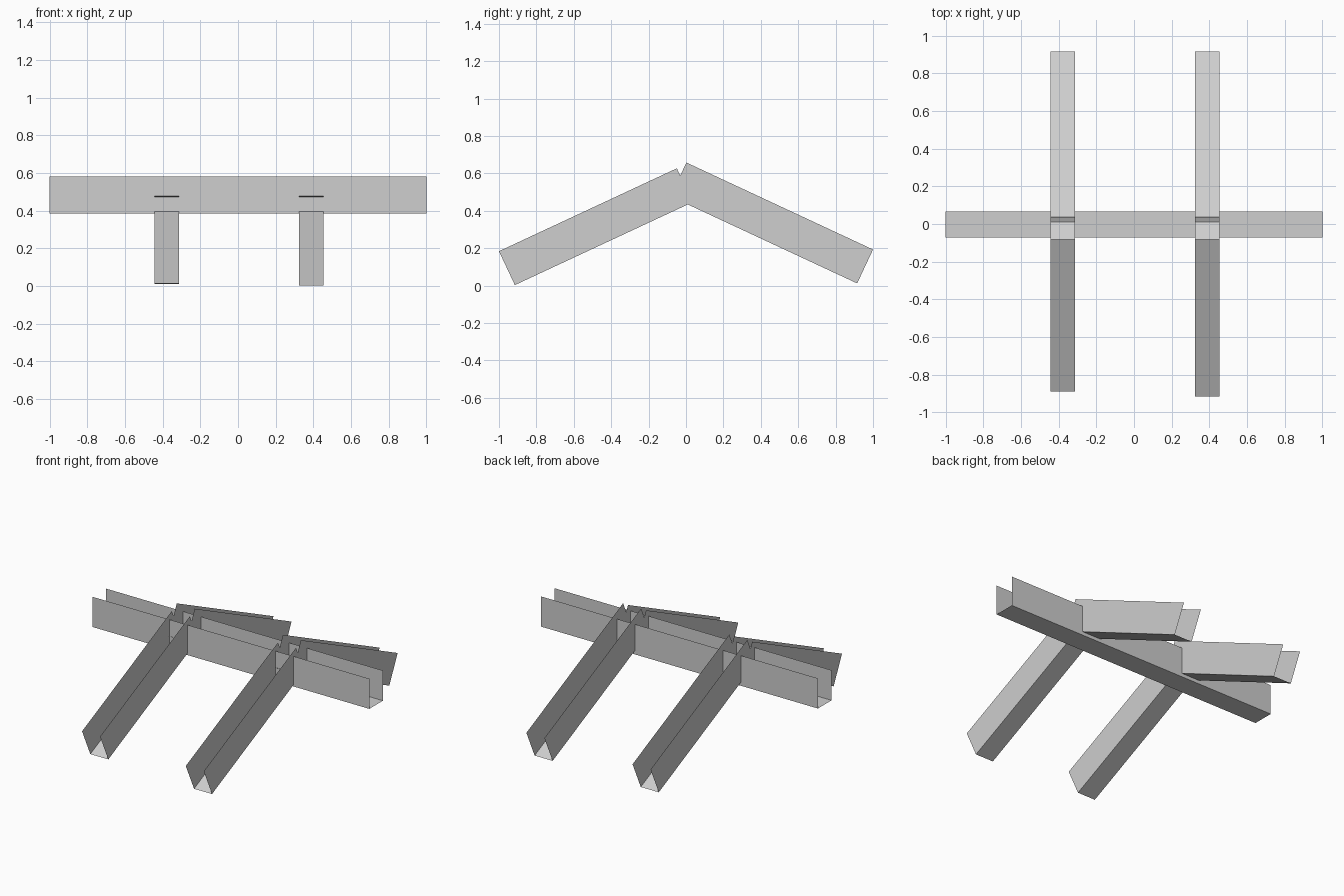
import bpy
import bmesh
from mathutils import Vector

if "Cube" in bpy.data.objects:
    bpy.data.objects.remove(bpy.data.objects["Cube"])

grey = bpy.data.materials.new("light_grey")
grey.diffuse_color = (0.62, 0.62, 0.62, 1)
grey.use_nodes = True
grey.node_tree.nodes["Principled BSDF"].inputs["Base Color"].default_value = grey.diffuse_color


def channel(name, start, end, across, up):
    """Open-topped, open-ended sheet channel swept from start to end floor centre."""
    start, end, across, up = map(Vector, (start, end, across, up))
    profile = (up - across, -across, across, up + across)
    bm = bmesh.new()
    a = [bm.verts.new(start + p) for p in profile]
    b = [bm.verts.new(end + p) for p in profile]
    for i in range(3):
        f = bm.faces.new((a[i], a[i + 1], b[i + 1], b[i]))
        # outside of the channel faces away from its centre line
        f.normal_update()
        if f.normal.dot(f.calc_center_median() - (start + end + up) / 2) < 0:
            f.normal_flip()
    mesh = bpy.data.meshes.new(name)
    bm.to_mesh(mesh)
    bm.free()
    mesh.materials.append(grey)
    bpy.context.collection.objects.link(bpy.data.objects.new(name, mesh))


# Ridge beam
channel("ridge_beam", (-1, -0.003, 0.384), (1, -0.003, 0.384), (0, 0.07, 0), (0, 0, 0.197))

# Rafter pairs, ends cut square to the slope and overlapping at the ridge
SLOPE = 0.466
for side, x, foot in (("left", -0.379, -0.89), ("right", 0.388, -0.915)):
    foot_z = 0.003 + (foot + 0.915) * SLOPE
    channel("front_rafter_" + side, (x, foot, foot_z), (x, 0.036, 0.003 + 0.951 * SLOPE),
            (0.065, 0, 0), (0, -0.085, 0.181))
    channel("back_rafter_" + side, (x, 0.915, 0.012), (x, -0.083, 0.012 + 0.998 * SLOPE),
            (0.065, 0, 0), (0, 0.085, 0.181))
